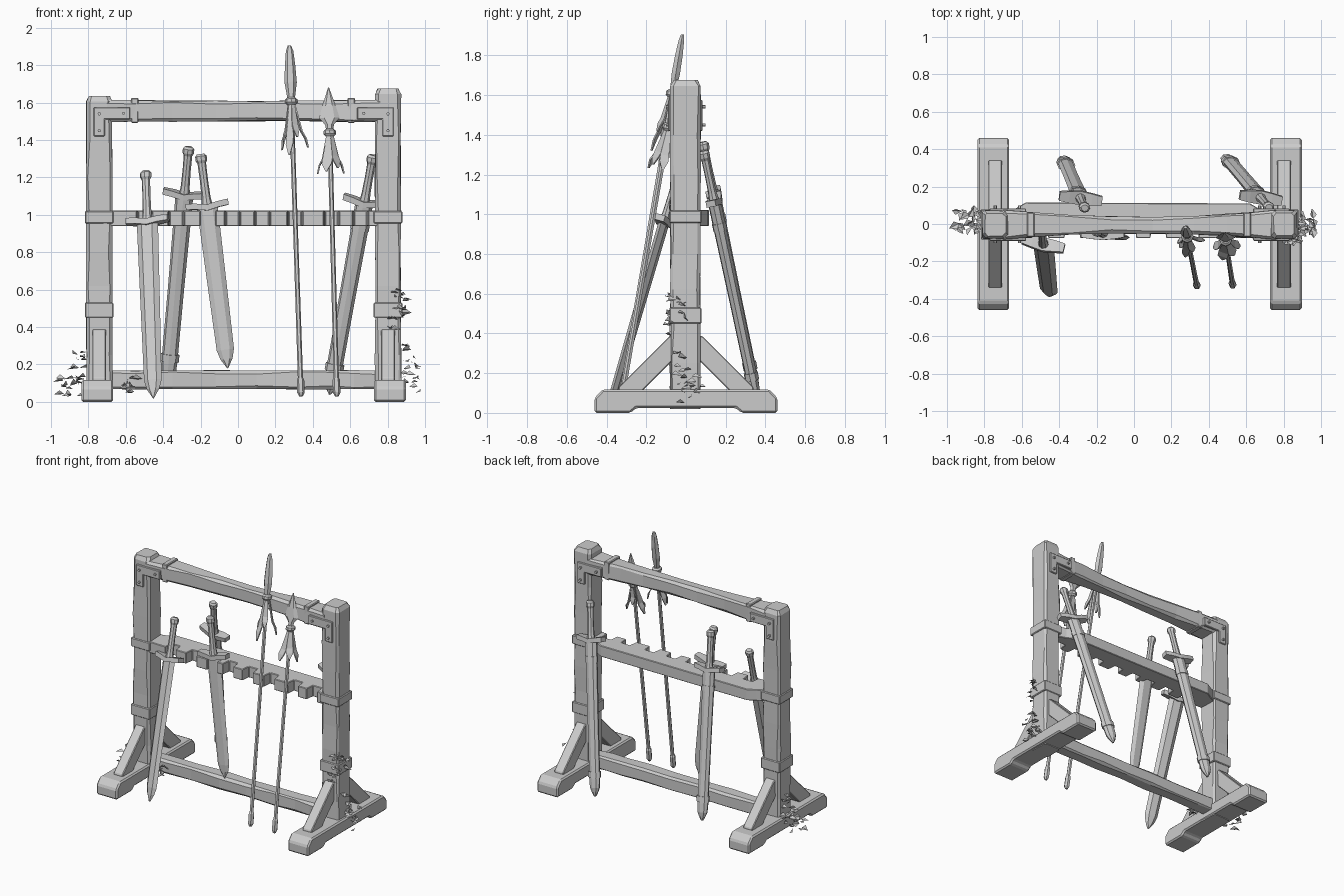
import bpy, bmesh, random
from math import sin, cos, pi, radians
from mathutils import Vector, Matrix

if "Cube" in bpy.data.objects:
    bpy.data.objects.remove(bpy.data.objects["Cube"])

random.seed(4)
AX = {'x': lambda p, q, t: (t, p, q), 'y': lambda p, q, t: (p, t, q), 'z': lambda p, q, t: (p, q, t)}


def make(name, bm):
    bmesh.ops.recalc_face_normals(bm, faces=bm.faces)
    me = bpy.data.meshes.new(name)
    bm.to_mesh(me)
    bm.free()
    ob = bpy.data.objects.new(name, me)
    bpy.context.collection.objects.link(ob)
    return ob


def loft_into(bm, rings, M=Matrix()):
    vs = [[bm.verts.new(M @ Vector(p)) for p in r] for r in rings]
    n = len(vs[0])
    for a, b in zip(vs, vs[1:]):
        for i in range(n):
            bm.faces.new((a[i], a[(i + 1) % n], b[(i + 1) % n], b[i]))
    bm.faces.new(vs[0][::-1])
    bm.faces.new(vs[-1])


def prism(name, pts, axis, a, b, bevel=0.0):
    bm = bmesh.new()
    loft_into(bm, [[AX[axis](p, q, t) for p, q in pts] for t in (a, b)])
    ob = make(name, bm)
    if bevel:
        m = ob.modifiers.new('bevel', 'BEVEL')
        m.width, m.segments = bevel, 1
    return ob


def box(name, x, y, z, bevel=0.0):
    return prism(name, [(x[0], y[0]), (x[1], y[0]), (x[1], y[1]), (x[0], y[1])], 'z', *z, bevel)


def timber(name, axis, secs, ch=0.014, jit=0.003):
    # worn chamfered beam; each section is (t, centre p, centre q, half p, half q)
    bm, rings = bmesh.new(), []
    for t, cp, cq, hp, hq in secs:
        ring = []
        for sp, sq, first in ((1, 1, 0), (-1, 1, 1), (-1, -1, 0), (1, -1, 1)):
            c = ch * random.uniform(0.6, 1.4)
            duo = [(sp * hp, sq * (hq - c)), (sp * (hp - c), sq * hq)]
            ring += duo[::-1] if first else duo
        rings.append([AX[axis](cp + p + random.uniform(-jit, jit), cq + q + random.uniform(-jit, jit), t)
                      for p, q in ring])
    loft_into(bm, rings)
    return make(name, bm)


def frame(base, top, yaw=0):
    z = (Vector(top) - Vector(base)).normalized()
    x = Vector((cos(radians(yaw)), sin(radians(yaw)), 0))
    x = (x - z * x.dot(z)).normalized()
    M = Matrix((x, z.cross(x), z)).transposed().to_4x4()
    M.translation = base
    return M, (Vector(top) - Vector(base)).length


def ring(n, rx, ry, z):
    return [(rx * cos(2 * pi * i / n), ry * sin(2 * pi * i / n), z) for i in range(n)]


# end frames: foot, post, bands, braces, corner brackets
for side, s, cx, top in (('left', -1, -0.742, 1.635), ('right', 1, 0.802, 1.675)):
    fx = cx + s * 0.01
    prism(f'{side}_foot', [(-.46, 0), (-.28, 0), (-.25, .025), (.25, .025), (.28, 0), (.46, 0),
                           (.46, .075), (.42, .118), (-.42, .118), (-.46, .075)],
          'x', fx - .085, fx + .085, .01)
    levels = [.02, .25, .45, .62, .8, 1.0, 1.2, 1.4, top - .03]
    secs = [(t, cx, -.003, .069, .075) for t in levels] + [(top, cx, -.003, .055, .06)]
    timber(f'{side}_post', 'z', secs)
    for z0, z1, part in ((.45, .53, 'lower'), (.955, 1.02, 'middle')):
        box(f'{side}_{part}_band', (cx - .077, cx + .077), (-.084, .078), (z0, z1), .005)
    for f, part in ((-1, 'front'), (1, 'back')):
        prism(f'{side}_{part}_brace', [(f * .06, .39), (f * .085, .385), (f * .34, .13), (f * .34, .11),
                                       (f * .22, .11), (f * .06, .27)], 'x', cx - .037, cx + .037, .005)
        o, i, e = cx + s * .03, cx - s * .03, cx - s * .165
        ya, yb = (-.09, -.05) if f < 0 else (.045, .083)
        prism(f'{side}_{part}_bracket', [(o, 1.42), (o, 1.575), (e, 1.575), (e, 1.51), (i, 1.51), (i, 1.42)],
              'y', ya, yb, .004)
        for k, (rx, rz) in enumerate(((cx, 1.45), (cx, 1.54), (cx - s * .13, 1.543))):
            bm = bmesh.new()
            y0 = -.095 if f < 0 else .088
            loft_into(bm, [[(rx + x, y0 + d, rz + y) for x, y, _ in ring(6, .009, .009, 0)] for d in (-.006, .01)])
            make(f'{side}_{part}_rivet_{k}', bm)

# cross beams, narrower in the middle, with straps on the top one
xs = [-.70, -.55, -.35, -.12, .1, .32, .5, .62, .76]
timber('top_beam', 'x', [(x, -.005, 1.555, .043 + .035 * (x - .03) ** 2 / .5, .052 + .008 * abs(x)) for x in xs])
timber('bottom_beam', 'x', [(x, 0, .118, .05, .05) for x in xs])
for side, x in (('left', -.552), ('right', .606)):
    box(f'{side}_beam_strap', (x - .02, x + .02), (-.07, .062), (1.492, 1.625), .005)

# notched weapon rail
edge = [(.76, .05), (.68, .075), (.62, .11), (-.58, .115), (-.63, .085), (-.70, .05), (-.70, -.07)]
for c in (-.5, -.33, -.16, -.03, .13, .305, .5, .655):
    edge += [(c - .042, -.075), (c - .034, -.01), (c + .034, -.01), (c + .042, -.075)]
prism('notched_rail', edge + [(.76, -.07)], 'z', .94, 1.022, .004)


def sword(name, tip, top, guard, w, th, yaw=0, sheath=False, disc=False):
    M, L = frame(tip, top, yaw)
    g = L * guard
    n = 8 if sheath else 6
    bm = bmesh.new()
    prof = [(0, .12), (.03, .62), (.06, .92), (.12, 1)] if sheath else [(0, .06), (.05, .65), (.1, .93)]
    loft_into(bm, [ring(n, w * k, th * max(k, .35), z) for z, k in prof + [(g * .5, 1.02), (g, 1.12)]], M)
    make(name + ('_scabbard' if sheath else '_blade'), bm)
    if sheath:
        bm = bmesh.new()
        for z in (g - .13, .15):
            loft_into(bm, [ring(8, w * 1.18, th * 1.2, z + d) for d in (-.02, .02)], M)
        make(name + '_scabbard_bands', bm)
    # guard dips in the middle
    bm = bmesh.new()
    loft_into(bm, [[(x, y, g + z0 + dz) for y, dz in ((-d, -.016), (d, -.016), (d, .016), (-d, .016))]
                   for x, d, z0 in ((-.115, .024, .012), (-.06, .032, .006), (0, .037, -.006),
                                    (.06, .032, .006), (.115, .024, .012))], M)
    make(name + '_guard', bm)
    bm = bmesh.new()
    h = L - g
    prof = [(0, .03), (.05, .024), (h * .5, .022), (h - .05, .023), (h - .035, .031), (h - .012, .031), (h, .02)]
    if disc:
        prof = [(0, .028), (.05, .023), (h - .06, .02)]
    loft_into(bm, [ring(8, r, r * .9, g + z) for z, r in prof], M)
    make(name + '_grip', bm)
    if disc:
        bm = bmesh.new()
        loft_into(bm, [[(x * k, d, L - .04 + y * k) for x, y, _ in ring(10, .042, .042, 0)]
                       for d, k in ((-.025, .7), (-.012, 1), (.012, 1), (.025, .7))], M)
        make(name + '_pommel', bm)


sword('front_left_sword', (-.452, -.385, .02), (-.494, -.03, 1.235), .775, .052, .022, -14)
sword('front_middle_sword', (-.055, -.075, .18), (-.2, -.04, 1.325), .755, .05, .018)
sword('back_left_sword', (-.378, .352, .09), (-.263, .085, 1.365), .795, .043, .03, -8, True)
sword('back_right_sword', (.49, .36, .04), (.722, .088, 1.32), .8, .043, .03, -10, True)


def spear(name, base, top, head, collar, tassels):
    M, L = frame(base, top)
    bm = bmesh.new()
    loft_into(bm, [ring(6, r, r, z) for z, r in ((0, .01), (.02, .02), (.09, .02), (.1, .014),
                                                 (.8, .013), (collar, .013), (L - .2, .012))], M)
    make(name + '_shaft', bm)
    bm = bmesh.new()
    loft_into(bm, [ring(6, rx, ry, L - d) for d, rx, ry in head], M)
    make(name + '_head', bm)
    bm = bmesh.new()
    loft_into(bm, [ring(8, r, r, collar + d) for d, r in ((-.02, .022), (-.008, .033), (.01, .033), (.02, .022))], M)
    make(name + '_collar', bm)
    # cloth strips hanging from the collar
    bm = bmesh.new()
    for ang, out, drop, w in tassels:
        R = M @ Matrix.Rotation(radians(ang), 4, 'Z')
        loft_into(bm, [[(r + a * .004, b * k, collar - d) for a, b in ((-1, -1), (1, -1), (1, 1), (-1, 1))]
                       for r, k, d in ((.012, .008, 0), (out * .6, w, drop * .65), (out * .85, w, drop * .8),
                                       (out, .004, drop))], R)
    make(name + '_tassels', bm)


spear('left_spear', (.337, -.335, .03), (.275, -.018, 1.905),
      ((.34, .012, .012), (.3, .018, .016), (.2, .033, .024), (.11, .028, .022), (.03, .02, .016), (0, .009, .008)),
      1.6, ((15, .085, .25, .012), (165, .06, .26, .018), (250, .06, .3, .02), (300, .05, .2, .018), (200, .05, .22, .016)))
spear('right_spear', (.528, -.33, .03), (.484, -.045, 1.68),
      ((.25, .015, .013), (.2, .024, .015), (.165, .055, .014), (.1, .036, .013), (0, .003, .004)),
      1.43, ((5, .07, .22, .022), (180, .07, .22, .022), (250, .07, .22, .028), (310, .06, .2, .024), (90, .03, .15, .018)))


def ivy(name, n, x, y, z):
    # scattered folded leaves inside a box
    bm = bmesh.new()
    for _ in range(n):
        c = Vector([random.uniform(*r) for r in (x, y, z)])
        M = Matrix.Translation(c) @ Matrix.Rotation(random.uniform(0, 2 * pi), 4, 'Z') \
            @ Matrix.Rotation(random.uniform(-1.1, 1.1), 4, 'X') @ Matrix.Scale(random.uniform(.7, 1.15), 4)
        a, b, l, r = [bm.verts.new(M @ Vector(p)) for p in
                      ((-.026, 0, 0), (.028, 0, -.006), (-.006, .02, .008), (-.006, -.02, .008))]
        bm.faces.new((a, r, b))
        bm.faces.new((a, b, l))
    make(name, bm)


ivy('left_ivy_low', 16, (-.96, -.83), (-.06, .08), (.03, .14))
ivy('left_ivy_high', 12, (-.89, -.82), (-.06, .07), (.12, .29))
ivy('beam_ivy', 10, (-.63, -.5), (-.08, -.04), (.04, .13))
ivy('right_ivy_low', 16, (.89, .97), (-.05, .07), (.05, .26))
ivy('right_ivy_high', 16, (.8, .895), (-.11, -.06), (.36, .6))
ivy('right_ivy_side', 8, (.875, .91), (-.09, .0), (.25, .6))
